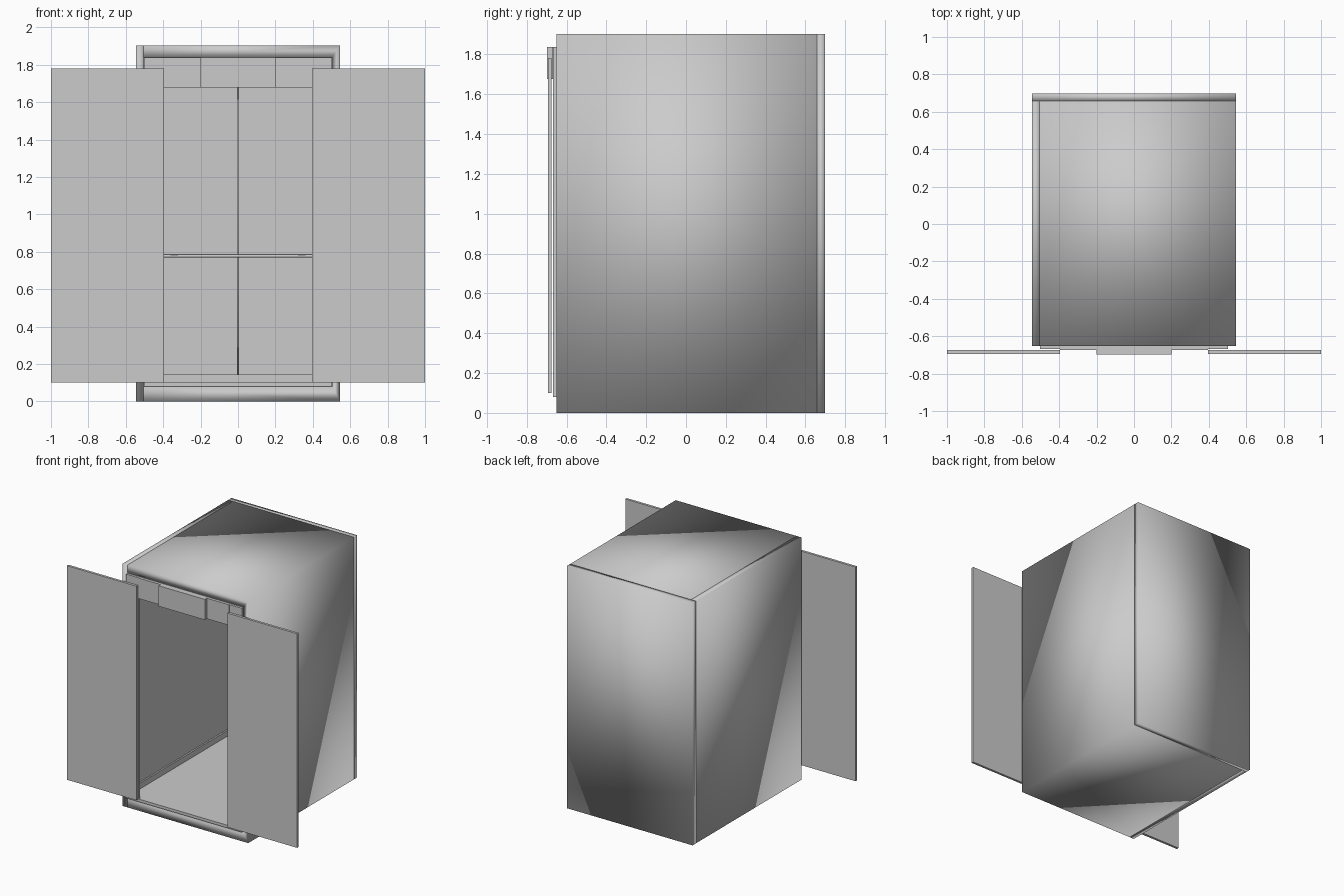
import bpy
import bmesh

if "Cube" in bpy.data.objects:
    bpy.data.objects.remove(bpy.data.objects["Cube"])

grey = bpy.data.materials.new("steel_grey")
grey.diffuse_color = (0.55, 0.55, 0.55, 1)
grey.use_nodes = True
grey.node_tree.nodes["Principled BSDF"].inputs["Base Color"].default_value = grey.diffuse_color


def prism(name, outline, y, smooth=False):
    """Extrude an (x, z) outline along y."""
    bm = bmesh.new()
    face = bm.faces.new([bm.verts.new((px, y[0], pz)) for px, pz in outline])
    new = bmesh.ops.extrude_face_region(bm, geom=[face], use_keep_orig=True)["geom"]
    verts = [g for g in new if isinstance(g, bmesh.types.BMVert)]
    bmesh.ops.translate(bm, verts=verts, vec=(0, y[1] - y[0], 0))
    bmesh.ops.recalc_face_normals(bm, faces=bm.faces)
    for f in bm.faces:
        f.smooth = smooth
    me = bpy.data.meshes.new(name)
    bm.to_mesh(me)
    bm.free()
    me.materials.append(grey)
    ob = bpy.data.objects.new(name, me)
    bpy.context.collection.objects.link(ob)
    return ob


def box(name, x, y, z, smooth=False):
    """Axis-aligned box from (min, max) ranges."""
    return prism(name, [(x[0], z[0]), (x[1], z[0]), (x[1], z[1]), (x[0], z[1])], y, smooth)


def pair(name, x, y, z):
    """Left and right copies mirrored across x = 0."""
    box("right_" + name, x, y, z)
    box("left_" + name, (-x[1], -x[0]), y, z)


F, B, W, H = -0.651, 0.697, 0.545, 1.902   # cabin front, back, half width, height
IN, INB = 0.504, 0.657                     # inner half width, inner back

# Softly shaded cabin shell: C-shaped floor, right wall and ceiling, then left and back walls
prism("cabin_shell", [(-IN, 0), (W, 0), (W, H), (-IN, H),
                      (-IN, 1.84), (IN, 1.84), (IN, 0.08), (-IN, 0.08)], (F, INB), True)
box("left_wall", (-W, -IN), (F, INB), (0, H), True)
box("back_wall", (-W, W), (INB, B), (0, H), True)

# Flat interior lining
LIN = 0.498
box("floor_lining", (-IN, IN), (F, INB), (0.079, 0.10))
box("ceiling_lining", (-IN, IN), (F, INB), (1.832, 1.841))
pair("side_lining", (LIN, IN), (F, INB), (0.10, 1.832))
pair("back_lining", (0.003, LIN), (INB - 0.01, INB), (0.10, 1.832))

# Skirting boards and handrail
box("back_skirting", (-LIN, LIN), (INB - 0.02, INB - 0.01), (0.10, 0.145))
pair("side_skirting", (LIN - 0.012, LIN), (F, INB - 0.02), (0.10, 0.145))
bpy.ops.mesh.primitive_cylinder_add(vertices=16, radius=0.009, depth=0.8,
                                    location=(0, 0.605, 0.778), rotation=(0, 1.5707963, 0))
rail = bpy.context.object
rail.name = "handrail"
rail.data.materials.append(grey)
bpy.ops.object.shade_smooth_by_angle()
pair("rail_bracket", (0.32, 0.36), (0.594, INB - 0.01), (0.772, 0.784))

# Entrance frame around the doorway
pair("jamb", (0.395, 0.502), (-0.669, F), (0.08, 1.838))
box("sill", (-0.395, 0.395), (-0.669, F), (0.08, 0.102))
box("header", (-0.395, 0.395), (-0.673, F), (1.677, 1.838))
box("header_display", (-0.2, 0.2), (-0.697, -0.673), (1.677, 1.838))

# Open sliding doors
pair("door", (0.395, 1.0), (-0.694, -0.675), (0.101, 1.781))
